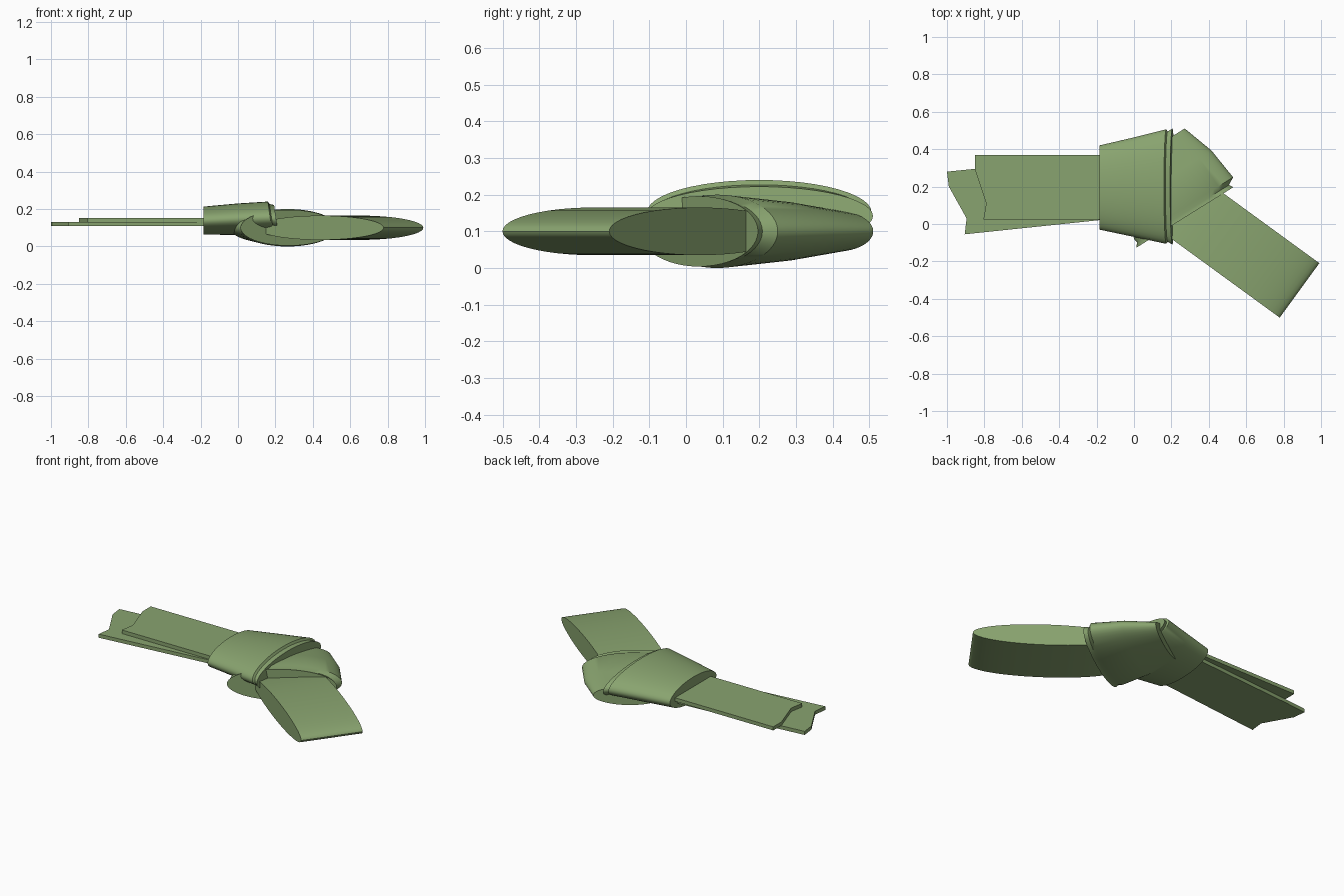
import bpy, bmesh, math
from mathutils import Vector

if "Cube" in bpy.data.objects:
    bpy.data.objects.remove(bpy.data.objects["Cube"])

mat = bpy.data.materials.new("green_cloth")
mat.diffuse_color = (0.25, 0.37, 0.16, 1)
mat.use_nodes = True
mat.node_tree.nodes["Principled BSDF"].inputs["Base Color"].default_value = mat.diffuse_color


def finish(name, bm, smooth=True):
    bmesh.ops.recalc_face_normals(bm, faces=bm.faces)
    me = bpy.data.meshes.new(name)
    bm.to_mesh(me)
    bm.free()
    ob = bpy.data.objects.new(name, me)
    bpy.context.collection.objects.link(ob)
    me.materials.append(mat)
    if smooth:
        bpy.ops.object.select_all(action='DESELECT')
        bpy.context.view_layer.objects.active = ob
        ob.select_set(True)
        bpy.ops.object.shade_smooth_by_angle(angle=math.radians(40))
    return ob


def loft(name, rings):
    """Skin a list of equal rings of points and cap both ends."""
    bm = bmesh.new()
    vs = [[bm.verts.new(p) for p in r] for r in rings]
    n = len(vs[0])
    for a, b in zip(vs, vs[1:]):
        for i in range(n):
            j = (i + 1) % n
            bm.faces.new((a[i], a[j], b[j], b[i]))
    bm.faces.new(vs[0])
    bm.faces.new(vs[-1])
    return finish(name, bm)


def ellipse(centre, axis, a, h, lean=0.0, n=48):
    """Upright ellipse: long half-size a along axis, half-height h; lean shifts the top in x."""
    u = Vector((axis[0], axis[1], 0)).normalized()
    pts = []
    for i in range(n):
        t = 2 * math.pi * i / n
        s = math.sin(t)
        pts.append(Vector(centre) + u * a * math.cos(t) + Vector((lean * s, 0, h * s)))
    return pts


def slab(name, outline, z0, z1):
    bm = bmesh.new()
    f = bm.faces.new([bm.verts.new((x, y, z0)) for x, y in outline])
    top = bmesh.ops.extrude_face_region(bm, geom=[f])
    for v in top["geom"]:
        if isinstance(v, bmesh.types.BMVert):
            v.co.z = z1
    return finish(name, bm, smooth=False)


# flat hanging tails with notched ends
slab("upper_tail", [(-0.85, 0.37), (0.0, 0.37), (0.0, 0.025), (-0.805, 0.025),
                    (-0.79, 0.11), (-0.85, 0.29)], 0.131, 0.153)
slab("lower_tail", [(-1.0, 0.28), (-0.85, 0.295), (0.0, 0.36), (0.0, 0.04),
                    (-0.905, -0.055), (-0.895, 0.03), (-0.99, 0.20)], 0.109, 0.131)

# folded loop: lens profile along its length, swept across its width
end = Vector((0.885, -0.355, 0.10))
back = Vector((-0.81, 0.59, 0)).normalized()
side = Vector((0.59, 0.81, 0)).normalized()
profile = ellipse((0.42, 0, 0), (1, 0), 0.42, 0.065)
loft("folded_loop", [[end + back * p.x + side * w + Vector((0, 0, p.z)) for p in profile]
                     for w in (-0.18, 0.18)])

# lower wrap around the loop, with a small lip at its opening
ax = (0.85, 0.53)
loft("lower_wrap", [
    ellipse((0.272, 0.035, 0.10), ax, 0.305, 0.096),
    ellipse((0.262, 0.055, 0.10), ax, 0.290, 0.092),
    ellipse((0.265, 0.085, 0.10), ax, 0.312, 0.100),
    ellipse((0.185, 0.25, 0.10), ax, 0.27, 0.082),
    ellipse((0.11, 0.41, 0.10), ax, 0.19, 0.055)])

# main knot wrap, flaring to the right, with a lip
loft("knot_wrap", [
    ellipse((-0.185, 0.195, 0.138), (0, 1), 0.225, 0.075),
    ellipse((0.0, 0.197, 0.146), (0, 1), 0.266, 0.084),
    ellipse((0.172, 0.20, 0.152), (0, 1), 0.306, 0.088, -0.012),
    ellipse((0.180, 0.20, 0.147), (0, 1), 0.295, 0.080, -0.012),
    ellipse((0.205, 0.20, 0.142), (0, 1), 0.310, 0.080, -0.012)])
